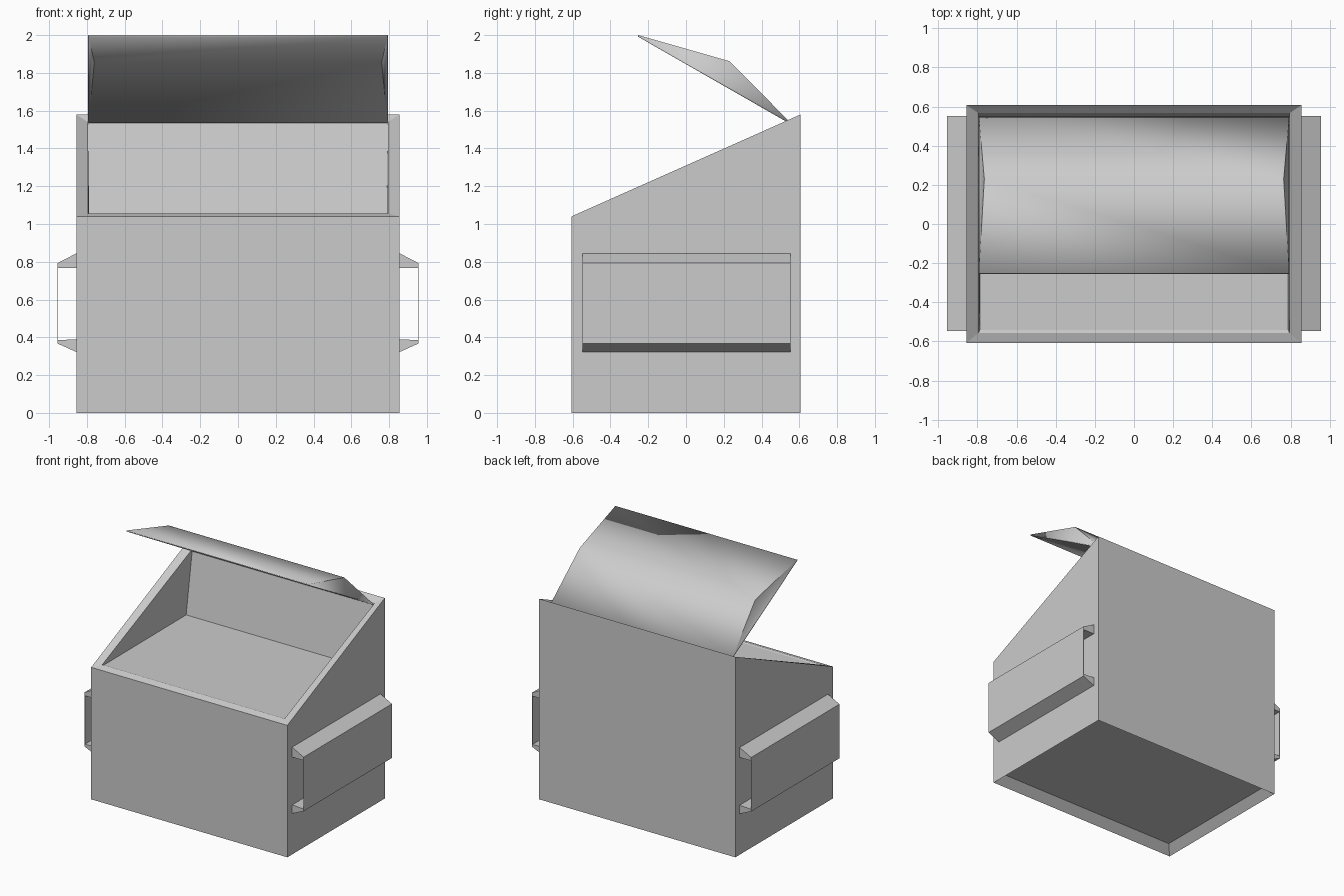
import bpy, bmesh

if "Cube" in bpy.data.objects:
    bpy.data.objects.remove(bpy.data.objects["Cube"])


def make_object(name, bm):
    bmesh.ops.recalc_face_normals(bm, faces=bm.faces[:])
    mesh = bpy.data.meshes.new(name)
    bm.to_mesh(mesh)
    bm.free()
    obj = bpy.data.objects.new(name, mesh)
    bpy.context.collection.objects.link(obj)
    return obj


def loft(name, rings):
    """Rectangular rings (half width, front y, back y, front z, back z), capped at both ends."""
    bm = bmesh.new()
    loops = [[bm.verts.new(p) for p in ((-w, f, zf), (w, f, zf), (w, b, zb), (-w, b, zb))]
             for w, f, b, zf, zb in rings]
    for lo, hi in zip(loops, loops[1:]):
        for i in range(4):
            j = (i + 1) % 4
            bm.faces.new((lo[i], lo[j], hi[j], hi[i]))
    bm.faces.new(loops[0])
    bm.faces.new(loops[-1])
    return make_object(name, bm)


def prism(name, profile, y0, y1):
    """Extrude an xz profile along y."""
    bm = bmesh.new()
    face = bm.faces.new([bm.verts.new((x, y0, z)) for x, z in profile])
    new = bmesh.ops.extrude_face_region(bm, geom=[face])["geom"]
    verts = [v for v in new if isinstance(v, bmesh.types.BMVert)]
    bmesh.ops.translate(bm, verts=verts, vec=(0, y1 - y0, 0))
    return make_object(name, bm)


# Bin body: recessed base, sloped outer walls, mitred rim, inner floor
loft("bin_body", [
    (0.795, -0.545, 0.545, 0.06, 0.06),
    (0.855, -0.607, 0.607, 0.0, 0.0),
    (0.855, -0.607, 0.607, 1.04, 1.58),
    (0.795, -0.557, 0.567, 1.056, 1.54),
    (0.788, -0.542, 0.48, 1.052, 1.056),
])

# Lifting pockets: open channels on both sides
half = [(0.855, 0.845), (0.955, 0.793)]
for side, label in ((1, "right"), (-1, "left")):
    profile = [(0.855, 0.845), (0.955, 0.793), (0.955, 0.367), (0.855, 0.322),
               (0.855, 0.39), (0.952, 0.385), (0.952, 0.767), (0.855, 0.767)]
    prism("lift_pocket_" + label, [(side * x, z) for x, z in profile], -0.547, 0.553)

# Open lid: bent sheet with triangular side skirts
bm = bmesh.new()
path = [(0.793, 0.55, 1.54), (0.765, 0.23, 1.862), (0.793, -0.253, 2.0)]
L = [bm.verts.new((-x, y, z)) for x, y, z in path]
R = [bm.verts.new((x, y, z)) for x, y, z in path]
for i in range(2):
    bm.faces.new((L[i], R[i], R[i + 1], L[i + 1]))
bm.faces.new((L[0], L[1], L[2]))
bm.faces.new((R[0], R[2], R[1]))
lid = make_object("lid", bm)
# Make the outside face upward so the thickness grows inward
if lid.data.polygons[0].normal.z < 0:
    lid.data.flip_normals()
shell = lid.modifiers.new("thickness", "SOLIDIFY")
shell.thickness = 0.008
shell.offset = -1
bpy.context.view_layer.objects.active = lid
lid.select_set(True)
bpy.ops.object.shade_smooth_by_angle(angle=1.0)
